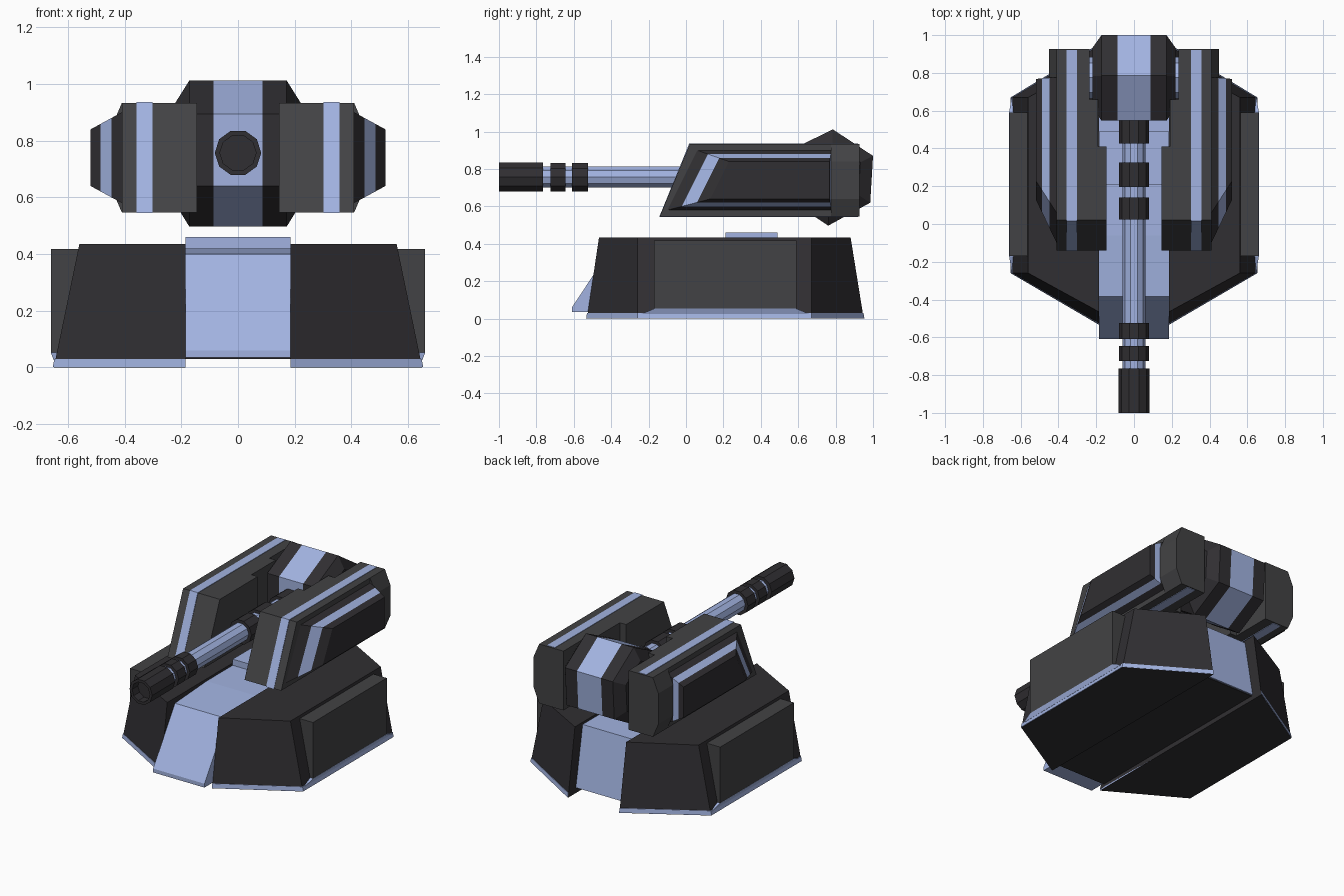
import bpy, bmesh, math

if "Cube" in bpy.data.objects:
    bpy.data.objects.remove(bpy.data.objects["Cube"])


def material(name, col):
    m = bpy.data.materials.new(name)
    m.diffuse_color = (*col, 1)
    m.use_nodes = True
    m.node_tree.nodes["Principled BSDF"].inputs["Base Color"].default_value = m.diffuse_color
    return m


BLUE = material("blue_paint", (0.36, 0.45, 0.75))
GREY = material("mid_grey", (0.055, 0.055, 0.058))
DARK = material("dark_grey", (0.03, 0.028, 0.032))


def loft(name, rings, mat, mirror=False, caps=True):
    """Skin a list of equal-sized point rings, closing both ends."""
    bm = bmesh.new()
    vr = [[bm.verts.new(p) for p in r] for r in rings]
    n = len(vr[0])
    for a, b in zip(vr, vr[1:]):
        for i in range(n):
            j = (i + 1) % n
            bm.faces.new((a[i], a[j], b[j], b[i]))
    if caps:
        bm.faces.new(vr[0])
        bm.faces.new(vr[-1])
    bmesh.ops.recalc_face_normals(bm, faces=bm.faces)
    me = bpy.data.meshes.new(name)
    bm.to_mesh(me)
    bm.free()
    me.materials.append(mat)
    ob = bpy.data.objects.new(name, me)
    bpy.context.collection.objects.link(ob)
    if mirror:
        ob.modifiers.new("mirror", 'MIRROR')
    return ob


def side(x, prof):
    """Place a (y, z) profile at a given x."""
    return [(x, y, z) for y, z in prof]


def slab(name, x0, x1, prof, mat, mirror=False):
    return loft(name, [side(x0, prof), side(x1, prof)], mat, mirror)


def decagon(y, r, z=0.757, n=10):
    return [(r * math.cos(2 * math.pi * i / n), y, z + r * math.sin(2 * math.pi * i / n))
            for i in range(n)]


# --- Base: two tapered halves with a blue bottom trim
def footprint(z, grow=0.0):
    t = z / 0.435
    x = 0.65 - 0.09 * t + grow
    return [(0.185, -0.53 + 0.065 * t - grow, z), (x, -0.26, z), (x, 0.67, z),
            (0.185, 0.95 - 0.07 * t + grow, z)]


loft("base_half", [footprint(0), footprint(0.435)], DARK, True)
loft("base_trim", [footprint(0.002, 0.004), footprint(0.03, 0.004)], BLUE, True)

# --- Side armour plates on the base with blue lower edge
slab("base_side_plate", 0.54, 0.66, [(-0.17, 0.052), (0.59, 0.052), (0.59, 0.418), (-0.17, 0.418)],
     GREY, True)
loft("base_plate_trim", [
    [(0.6, -0.24, 0.025), (0.65, -0.24, 0.025), (0.65, 0.66, 0.025), (0.6, 0.66, 0.025)],
    [(0.6, -0.17, 0.053), (0.661, -0.171, 0.053), (0.661, 0.591, 0.053), (0.6, 0.59, 0.053)],
], BLUE, True)

# --- Blue centre spine of the base, its raised pad and dark underside
slab("base_spine", -0.185, 0.185, [(-0.61, 0.035), (-0.61, 0.06), (-0.385, 0.40), (-0.06, 0.42),
                                   (0.80, 0.42), (0.87, 0.035)], BLUE)
slab("spine_pad", -0.185, 0.185, [(0.21, 0.40), (0.21, 0.46), (0.49, 0.46), (0.49, 0.40)], BLUE)
slab("spine_underside", -0.185, 0.185, [(-0.50, 0.03), (-0.50, 0.04), (0.86, 0.04), (0.86, 0.03)], DARK)


# --- Side pods: raked slabs stepped on the inner face
def pod_profile(back, g=0.0):
    return [(-0.14 - g, 0.547 - g), (0.02 - g, 0.933 + g), (back, 0.933 + g), (back, 0.547 - g)]


for i, (x0, x1, back) in enumerate([(0.145, 0.19, 0.41), (0.19, 0.235, 0.66), (0.235, 0.41, 0.925)]):
    slab(f"pod_layer_{i + 1}", x0, x1, pod_profile(back), GREY, True)
slab("pod_stripe", 0.302, 0.358, pod_profile(0.92, 0.003), BLUE, True)

# Bulged rear block of each pod
cap = [(0.235, 0.547), (0.41, 0.547), (0.45, 0.64), (0.45, 0.84), (0.41, 0.933), (0.235, 0.933)]
loft("pod_rear_block", [[(x, y, z) for x, z in cap] for y in (0.775, 0.927)], GREY, True)


# --- Outer pod armour: stepped frustum with a blue band
def panel(x):
    t = (x - 0.41) / 0.11
    return side(x, [(-0.10 + 0.23 * t, 0.58 + 0.06 * t), (0.06 + 0.17 * t, 0.90 - 0.06 * t),
                    (0.778 - 0.01 * t, 0.90 - 0.06 * t), (0.778 - 0.01 * t, 0.58 + 0.06 * t)])


for nm, a, b, m in [("pod_panel_foot", 0.40, 0.447, DARK), ("pod_panel_band", 0.447, 0.486, BLUE),
                    ("pod_panel_face", 0.486, 0.52, DARK)]:
    loft(nm, [panel(a), panel(b)], m, True)

# --- Central breech drum with blue middle and chamfered sides
drum = [(0.547, 0.895), (0.785, 1.012), (1.0, 0.87), (0.985, 0.62), (0.76, 0.497), (0.547, 0.64)]
small = [(0.775 + (y - 0.775) * 0.7, 0.757 + (z - 0.757) * 0.7) for y, z in drum]
slab("breech_centre", -0.087, 0.087, drum, BLUE)
loft("breech_side", [side(0.087, drum), side(0.172, drum), side(0.22, small)], DARK, True)
axle = [(0.775 + 0.11 * math.cos(math.pi * i / 4), 0.757 + 0.11 * math.sin(math.pi * i / 4))
        for i in range(8)]
slab("breech_axle", -0.25, 0.25, axle, BLUE)

# --- Barrel, collars and hollow muzzle
loft("barrel", [decagon(-0.93, 0.06), decagon(0.6, 0.06)], BLUE)
for i, (a, b) in enumerate([(-0.725, -0.645), (-0.61, -0.525), (0.025, 0.14), (0.195, 0.325),
                            (0.425, 0.55)]):
    loft(f"barrel_collar_{i + 1}", [decagon(a, 0.08), decagon(b, 0.08)], DARK)
loft("muzzle", [decagon(-0.765, 0.082), decagon(-1.0, 0.082), decagon(-1.0, 0.064),
                decagon(-0.94, 0.064)], DARK)
